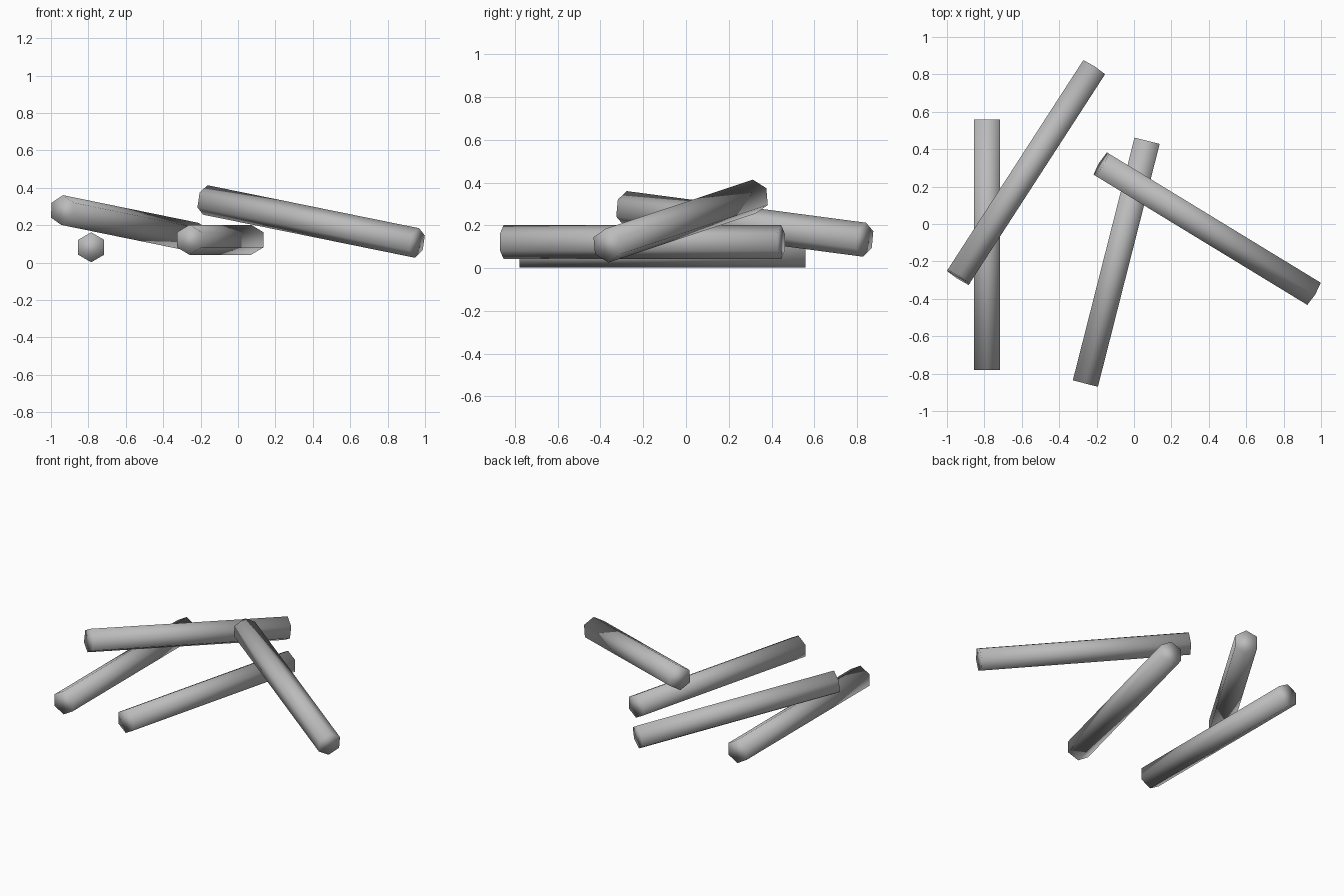
import bpy
from mathutils import Vector, Matrix

cube = bpy.data.objects.get("Cube")
if cube:
    bpy.data.objects.remove(cube, do_unlink=True)

grey = bpy.data.materials.new("plain grey")
grey.use_nodes = True
grey.diffuse_color = (0.5, 0.5, 0.5, 1)
grey.node_tree.nodes["Principled BSDF"].inputs["Base Color"].default_value = (0.5, 0.5, 0.5, 1)


def hex_bar(name, start, end, radius=0.08):
    """Six-sided bar between two points, with one ridge facing up."""
    a, b = Vector(start), Vector(end)
    along = (b - a).normalized()
    side = along.cross(Vector((0, 0, 1))).normalized()
    up = side.cross(along)
    bpy.ops.mesh.primitive_cylinder_add(vertices=6, radius=radius, depth=(b - a).length)
    bar = bpy.context.object
    bar.name = name
    # the cylinder's first corner lies on its local y axis
    bar.matrix_world = Matrix.Translation((a + b) / 2) @ Matrix((side, up, -along)).transposed().to_4x4() \
        if side.cross(up).dot(along) < 0 else \
        Matrix.Translation((a + b) / 2) @ Matrix((side, up, along)).transposed().to_4x4()
    bpy.ops.object.shade_smooth()
    bar.data.materials.append(grey)
    return bar


# Bars lying on the ground
hex_bar("left_ground_bar", (-0.785, -0.78, 0.082), (-0.785, 0.56, 0.082))
hex_bar("middle_ground_bar", (-0.26, -0.853, 0.122), (0.07, 0.445, 0.122))

# Bars leaning across them
hex_bar("left_leaning_bar", (-0.94, -0.285, 0.281), (-0.215, 0.835, 0.133))
hex_bar("right_leaning_bar", (-0.175, 0.32, 0.335), (0.957, -0.37, 0.105))
